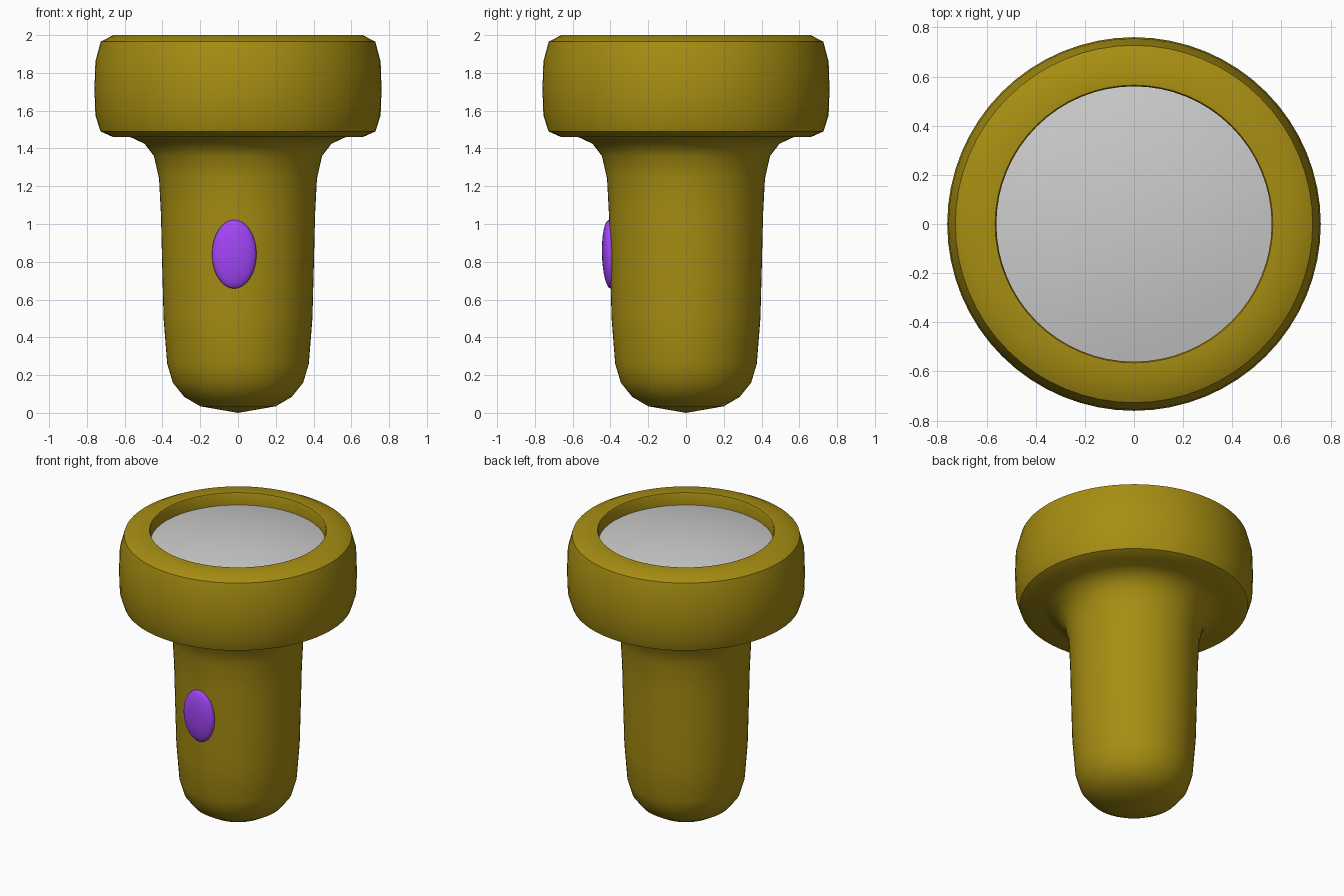
import bpy, bmesh, math
from mathutils import Matrix

if "Cube" in bpy.data.objects:
    bpy.data.objects.remove(bpy.data.objects["Cube"])


def finish(name, bm, color=None, angle=40):
    bmesh.ops.recalc_face_normals(bm, faces=bm.faces)
    mesh = bpy.data.meshes.new(name)
    bm.to_mesh(mesh)
    bm.free()
    ob = bpy.data.objects.new(name, mesh)
    bpy.context.collection.objects.link(ob)
    if color:
        mat = bpy.data.materials.new(name + "_color")
        mat.diffuse_color = color
        mat.use_nodes = True
        mat.node_tree.nodes["Principled BSDF"].inputs["Base Color"].default_value = mat.diffuse_color
        mesh.materials.append(mat)
    bpy.ops.object.select_all(action='DESELECT')
    ob.select_set(True)
    bpy.context.view_layer.objects.active = ob
    bpy.ops.object.shade_smooth_by_angle(angle=math.radians(angle))
    return ob


def lathe(name, profile, color=None, steps=64):
    bm = bmesh.new()
    verts = [bm.verts.new((r, 0, z)) for r, z in profile]
    edges = [bm.edges.new(pair) for pair in zip(verts, verts[1:])]
    bmesh.ops.spin(bm, geom=verts + edges, cent=(0, 0, 0), axis=(0, 0, 1),
                   angle=math.tau, steps=steps, use_duplicate=False)
    bmesh.ops.remove_doubles(bm, verts=bm.verts, dist=1e-4)
    return finish(name, bm, color)


# Torch body: rounded handle flaring into a thick head with a recessed top
lathe("torch_body", [
    (0, 0), (0.2, 0.035), (0.285, 0.085), (0.345, 0.16), (0.375, 0.26),
    (0.394, 0.5), (0.402, 0.8), (0.408, 1.05), (0.418, 1.24), (0.445, 1.36),
    (0.495, 1.425), (0.57, 1.46), (0.66, 1.46), (0.728, 1.49), (0.755, 1.575),
    (0.76, 1.71), (0.755, 1.86), (0.727, 1.965), (0.66, 2.0), (0.565, 2.0),
    (0.56, 1.99), (0.56, 1.9)], (0.386, 0.27, 0.006, 1))

# Lens: shallow dome set just below the rim
dome = [(0.562 * i / 8, 1.915 + 0.065 * (1 - (i / 8) ** 2)) for i in range(9)]
lathe("lens", dome)

# Switch: oval button on the front of the handle
bm = bmesh.new()
bmesh.ops.create_uvsphere(
    bm, u_segments=32, v_segments=16, radius=1,
    matrix=Matrix.Translation((-0.02, -0.403, 0.84))
    @ Matrix.Rotation(math.radians(1.5), 4, 'X')
    @ Matrix.Diagonal((0.118, 0.042, 0.182, 1)))
finish("switch_button", bm, (0.37, 0.06, 0.95, 1))
